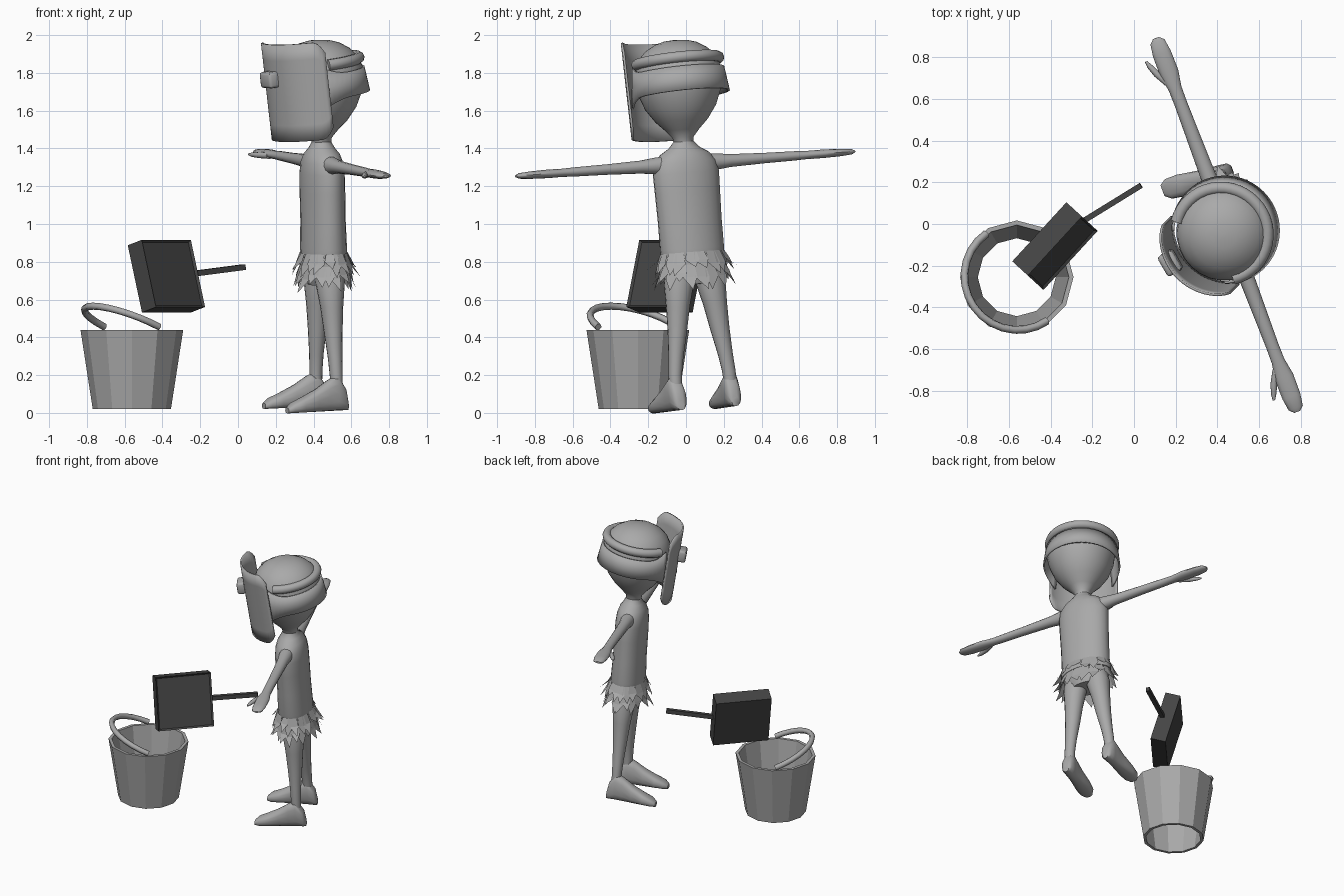
import bpy, bmesh, math, random
from mathutils import Vector, Matrix

if "Cube" in bpy.data.objects:
    bpy.data.objects.remove(bpy.data.objects["Cube"])

random.seed(4)
X, Y, Z = Vector((1, 0, 0)), Vector((0, 1, 0)), Vector((0, 0, 1))
rad = math.radians


def material(name, value):
    m = bpy.data.materials.new(name)
    m.diffuse_color = (value, value, value, 1)
    m.use_nodes = True
    m.node_tree.nodes["Principled BSDF"].inputs["Base Color"].default_value = m.diffuse_color
    return m


GREY = material("light grey", 0.40)
DARK = material("dark grey", 0.06)


def finish(name, bm, mat, matrix=Matrix(), smooth=True):
    bmesh.ops.recalc_face_normals(bm, faces=bm.faces)
    me = bpy.data.meshes.new(name)
    bm.to_mesh(me)
    bm.free()
    me.materials.append(mat)
    ob = bpy.data.objects.new(name, me)
    bpy.context.collection.objects.link(ob)
    ob.matrix_world = matrix
    if smooth:
        bpy.ops.object.select_all(action='DESELECT')
        ob.select_set(True)
        bpy.context.view_layer.objects.active = ob
        bpy.ops.object.shade_smooth_by_angle(angle=rad(45))
    return ob


def loft(name, rings, u, v, mat=GREY, matrix=Matrix(), n=20, power=1.0):
    """Skin elliptical rings given as (centre, radius along u, radius along v)."""
    bm = bmesh.new()
    loops = []
    for c, ru, rv in rings:
        loop = []
        for i in range(n):
            t = 2 * math.pi * i / n
            cu, cv = math.cos(t), math.sin(t)
            cu = math.copysign(abs(cu) ** power, cu)
            cv = math.copysign(abs(cv) ** power, cv)
            loop.append(bm.verts.new(Vector(c) + u * ru * cu + v * rv * cv))
        loops.append(loop)
    for a, b in zip(loops, loops[1:]):
        for i in range(n):
            bm.faces.new((a[i], a[(i + 1) % n], b[(i + 1) % n], b[i]))
    bm.faces.new(loops[0])
    bm.faces.new(loops[-1])
    return finish(name, bm, mat, matrix)


def shell(name, a0, a1, radius, low, high, matrix, n=28, rows=6):
    """Curved plate round the head; angle 0 is straight ahead."""
    bm = bmesh.new()
    grid = []
    for i in range(n + 1):
        a = a0 + (a1 - a0) * i / n
        col = []
        for j in range(rows + 1):
            z = low(a) + (high(a) - low(a)) * j / rows
            r = radius(z)
            col.append(bm.verts.new((r * math.sin(rad(a)), -r * math.cos(rad(a)), z)))
        grid.append(col)
    for p, q in zip(grid, grid[1:]):
        for j in range(rows):
            bm.faces.new((p[j], q[j], q[j + 1], p[j + 1]))
    ob = finish(name, bm, GREY, matrix)
    ob.modifiers.new("thickness", 'SOLIDIFY').thickness = 0.012


def tube(name, points, depth, matrix=Matrix(), res=1):
    cu = bpy.data.curves.new(name, 'CURVE')
    cu.dimensions = '3D'
    cu.bevel_depth, cu.bevel_resolution, cu.use_fill_caps = depth, res, True
    sp = cu.splines.new('POLY')
    sp.points.add(len(points) - 1)
    for p, co in zip(sp.points, points):
        p.co = (*co, 1)
    cu.materials.append(GREY)
    ob = bpy.data.objects.new(name, cu)
    bpy.context.collection.objects.link(ob)
    ob.matrix_world = matrix


def frame(e1, n, e2, c):
    return Matrix.Translation(c) @ Matrix((e1, n, e2)).transposed().to_4x4()


# Figure stands turned towards -x and leans slightly
FIG = (Matrix.Translation((0.47, 0.10, 0.023)) @ Matrix.Rotation(rad(-69.3), 4, 'Z')
       @ Matrix.Rotation(rad(3.9), 4, 'Y') @ Matrix.Rotation(rad(2.7), 4, 'X'))

# Torso and head
torso = [(0.66, .12, .08), (0.74, .165, .11), (0.85, .176, .115), (1.0, .176, .11),
         (1.15, .18, .11), (1.25, .183, .108), (1.31, .172, .102), (1.355, .135, .088),
         (1.385, .085, .068), (1.42, .052, .05), (1.45, .05, .05)]
loft("torso", [((0, 0, z), a, b) for z, a, b in torso], X, Y, matrix=FIG, n=24)
head = [(1.40, .05), (1.44, .056), (1.48, .09), (1.53, .14), (1.60, .189), (1.68, .22),
        (1.75, .232), (1.82, .225), (1.87, .201), (1.91, .162), (1.94, .11), (1.954, .06),
        (1.958, .01)]
loft("head", [((0, 0, z), r, r) for z, r in head], X, Y, matrix=FIG, n=28)

# Arms, thumbs, legs and feet, mirrored
arm = [(.10, .05, .05), (.17, .045, .045), (.25, .038, .035), (.45, .034, .028),
       (.62, .031, .025), (.70, .032, .022), (.78, .046, .023), (.88, .045, .02),
       (.94, .036, .015), (.96, .015, .006)]
leg = [(.075, .78, .07), (.088, .68, .082), (.105, .55, .064), (.12, .42, .052),
       (.14, .28, .04), (.152, .19, .036), (.155, .12, .034)]
foot = [(.06, .02, .05), (.045, .038, .12), (.0, .043, .19), (-.05, .043, .165),
        (-.12, .048, .12), (-.2, .055, .08), (-.26, .05, .055), (-.29, .028, .03)]
for side, s in (("left", 1), ("right", -1)):
    loft(side + "_arm", [((s * x, 0, 1.30), a, b) for x, a, b in arm], Y, Z,
         matrix=FIG, n=14)
    loft(side + "_thumb", [((s * x, y, 1.295), r, r * .9) for x, y, r in
         ((.73, -.02, .02), (.79, -.055, .018), (.84, -.075, .014), (.87, -.085, .006))],
         Y, Z, matrix=FIG, n=10)
    loft(side + "_leg", [((s * x, 0, z), r, r * .95) for x, z, r in leg], X, Y,
         matrix=FIG, n=16)
    loft(side + "_foot", [((s * (.157 - y * .06), y, h / 2), w, h / 2) for y, w, h in foot],
         X, Z, matrix=FIG, n=16, power=.75)

# Leaf skirt: belt and two tiers of pointed leaves
loft("belt", [((0, 0, z), .183, .12) for z in (.765, .81)], X, Y, matrix=FIG, n=24)
bm = bmesh.new()
for z0, z1, flare, count in ((.83, .71, .055, 20), (.765, .63, .05, 20)):
    for i in range(count):
        t = 2 * math.pi * (i + random.uniform(-.2, .2)) / count
        tip = z1 + random.uniform(-.01, .05)

        def at(dt, out, z):
            return bm.verts.new(((.178 + out) * math.cos(t + dt), (.118 + out) * math.sin(t + dt), z))
        a, b = at(-.16, 0, z0), at(.16, 0, z0)
        c, d = at(-.2, flare * .4, (z0 + tip) / 2), at(.2, flare * .4, (z0 + tip) / 2)
        e = at(random.uniform(-.1, .1), flare + random.uniform(-.02, .02), tip)
        bm.faces.new((a, c, d, b))
        bm.faces.new((c, e, d))
finish("leaf_skirt", bm, GREY, FIG, smooth=False)

# Face shield with strap, ridge and eyepiece, turned further to the left
GEAR = (Matrix.Translation((0.432, -0.035, 1.745)) @ Matrix.Rotation(rad(-45), 4, 'Z')
        @ Matrix.Rotation(rad(9), 4, 'X'))


def corner(a):
    return 0.06 * max(0, (abs(a) - 42) / 13) ** 2


shell("face_shield", -55, 55, lambda z: .285, lambda a: -.27 + corner(a),
      lambda a: .25 - corner(a), GEAR)


def near_end(a):
    return max(0, (abs(a - 180) - 95) / 37) ** 2


shell("strap", 48, 312, lambda z: .254 - .12 * z, lambda a: -.065 - .05 * near_end(a),
      lambda a: .065 + .05 * near_end(a), GEAR, n=40, rows=2)
tube("headband_ridge", [(.222 * math.sin(rad(a)), -.222 * math.cos(rad(a)), .115)
                        for a in range(60, 301, 8)], .03, GEAR, res=3)
bm = bmesh.new()
bmesh.ops.create_cube(bm, size=1, matrix=Matrix.Diagonal((.11, .08, .085, 1)))
bmesh.ops.bevel(bm, geom=bm.edges[:], offset=.015, segments=2, affect='EDGES', profile=.5)
finish("eyepiece", bm, GREY, GEAR @ Matrix.Rotation(rad(-15), 4, 'Z')
       @ Matrix.Translation((0, -.292, .065)))

# Open bucket, no floor
bm = bmesh.new()
N = 12
profile = [(.207, .02), (.272, .44), (.25, .44), (.187, .02)]
loops = [[bm.verts.new((r * math.cos(2 * math.pi * i / N), r * math.sin(2 * math.pi * i / N), z))
          for i in range(N)] for r, z in profile]
for k in range(4):
    a, b = loops[k], loops[(k + 1) % 4]
    for i in range(N):
        bm.faces.new((a[i], a[(i + 1) % N], b[(i + 1) % N], b[i]))
finish("bucket", bm, GREY, Matrix.Translation((-.562, -.255, 0)), smooth=False)

# Bucket handle, fallen to one side
p, q, c = Vector((.57, -.82, 0)), Vector((-.82, -.57, 0)), Vector((-.562, -.255, .455))
tube("bucket_handle", [c + p * .255 * math.cos(t) + (q * .25 + Z * .11) * math.sin(t)
                       for t in [math.pi * i / 14 for i in range(15)]], .019)

# Mallet head: thin square block with a shallow recessed face
e1, m = Vector((.676, .737, 0)), Vector((.737, -.676, 0))
tilt = rad(16)
up = Z * math.cos(tilt) - m * math.sin(tilt)
out = m * math.cos(tilt) + Z * math.sin(tilt)
bm = bmesh.new()
bmesh.ops.create_cube(bm, size=1, matrix=Matrix.Diagonal((.384, .105, .37, 1)))
face = [f for f in bm.faces if f.normal.y < -.9]
bmesh.ops.inset_region(bm, faces=face, thickness=.015, depth=-.012)
finish("mallet_head", bm, DARK, frame(e1, -out, up, Vector((-.379, -.106, .724))), smooth=False)

# Mallet handle
a, b = Vector((-.25, .01, .735)), Vector((.034, .185, .772))
d = (b - a).normalized()
side = Z.cross(d).normalized()
bm = bmesh.new()
bmesh.ops.create_cube(bm, size=1, matrix=Matrix.Diagonal(((b - a).length, .027, .03, 1)))
finish("mallet_handle", bm, DARK, frame(d, side, d.cross(side), (a + b) / 2), smooth=False)
